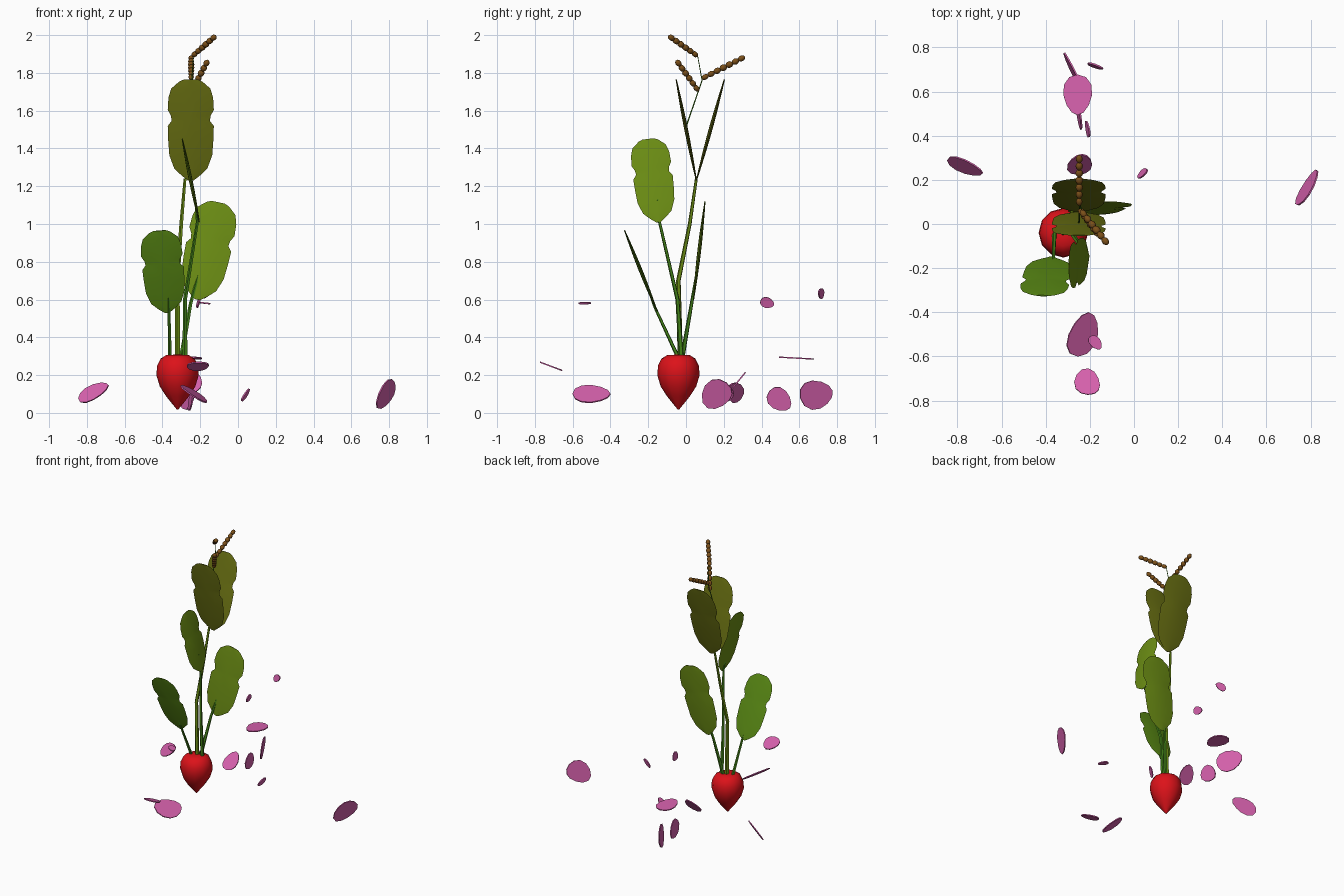
import bpy, bmesh, math
from mathutils import Vector as V

if "Cube" in bpy.data.objects:
    bpy.data.objects.remove(bpy.data.objects["Cube"])


def material(name, rgb):
    m = bpy.data.materials.new(name)
    m.diffuse_color = (*rgb, 1)
    m.use_nodes = True
    m.node_tree.nodes["Principled BSDF"].inputs["Base Color"].default_value = m.diffuse_color
    return m


RED = material("red", (0.72, 0.006, 0.01))
PINK = material("pink", (0.68, 0.12, 0.42))
BROWN = material("brown", (0.2, 0.08, 0.01))
STEM = material("stem_green", (0.06, 0.24, 0.01))
OLIVE = material("olive", (0.14, 0.16, 0.006))
LIME = material("lime", (0.15, 0.27, 0.007))
GREEN = material("leaf_green", (0.10, 0.25, 0.007))


def finish(bm, name, mat, smooth=None):
    bmesh.ops.recalc_face_normals(bm, faces=bm.faces)
    me = bpy.data.meshes.new(name)
    bm.to_mesh(me)
    bm.free()
    ob = bpy.data.objects.new(name, me)
    bpy.context.collection.objects.link(ob)
    me.materials.append(mat)
    if smooth:
        bpy.context.view_layer.objects.active = ob
        ob.select_set(True)
        bpy.ops.object.shade_smooth_by_angle(angle=math.radians(smooth))
        ob.select_set(False)
    return ob


def loft(bm, rings):
    """Skin a list of equal-length point rings and cap both ends."""
    vs = [[bm.verts.new(p) for p in r] for r in rings]
    n = len(vs[0])
    for a, b in zip(vs, vs[1:]):
        for i in range(n):
            j = (i + 1) % n
            bm.faces.new((a[i], a[j], b[j], b[i]))
    bm.faces.new(vs[0])
    bm.faces.new(vs[-1])


def tube(name, pts, r0, r1, mat, sides=5):
    pts = [V(p) for p in pts]
    rings = []
    for k, p in enumerate(pts):
        d = (pts[min(k + 1, len(pts) - 1)] - pts[max(k - 1, 0)]).normalized()
        u = d.cross(V((0.9, 0.4, 0.05))).normalized()
        w = d.cross(u)
        r = r0 + (r1 - r0) * k / (len(pts) - 1)
        rings.append([p + r * (u * math.cos(a) + w * math.sin(a))
                      for a in (2 * math.pi * i / sides for i in range(sides))])
    bm = bmesh.new()
    loft(bm, rings)
    return finish(bm, name, mat, 60)


# fraction along the blade, fraction of the half width (notch in the middle)
BLADE = [(0, .12), (.05, .4), (.12, .72), (.25, .93), (.4, .98), (.54, 1),
         (.59, .83), (.64, .86), (.70, 1), (.82, .97), (.91, .85), (.98, .5), (1, .3)]


def blade(name, base, tip, side, half, mat):
    base, axis = V(base), V(tip) - V(base)
    side = V(side)
    side = (side - axis * side.dot(axis) / axis.length_squared).normalized()
    nrm = axis.cross(side).normalized()
    rings = []
    for t, w in BLADE:
        p = base + axis * t
        th = 0.003 + 0.007 * math.sin(math.pi * t)
        s = side * half * w
        rings.append([p - s, p - s * .5 + nrm * th * .8, p + nrm * th, p + s * .5 + nrm * th * .8,
                      p + s, p + s * .5 - nrm * th * .8, p - nrm * th, p - s * .5 - nrm * th * .8])
    bm = bmesh.new()
    loft(bm, rings)
    return finish(bm, name, mat, 40)


# Root bulb
bm = bmesh.new()
loft(bm, [[(-.32 + r * math.cos(2 * math.pi * i / 12), -.04 + r * math.sin(2 * math.pi * i / 12), z)
           for i in range(12)]
          for r, z in [(.004, .018), (.026, .045), (.062, .09), (.094, .14), (.112, .2),
                       (.108, .25), (.09, .287), (.06, .306), (.02, .308)]])
finish(bm, "root_bulb", RED, 50)

# Leaf stems
tube("tall_stem", [(-.32, -.03, .29), (-.32, -.04, .7), (-.30, .02, 1.0), (-.28, .055, 1.24)],
     .015, .008, LIME)
tube("right_stem", [(-.30, -.02, .29), (-.25, .03, .58), (-.205, .058, .75), (-.17, .072, .92)],
     .013, .003, STEM)
tube("left_stem", [(-.36, -.04, .29), (-.365, -.165, .56), (-.37, -.21, .68)], .011, .004, STEM)
tube("middle_stem", [(-.28, -.025, .29), (-.28, -.045, .6), (-.215, -.14, 1.01), (-.225, -.15, 1.13)],
     .014, .005, STEM)

# Leaf blades
blade("tall_leaf_front", (-.25, .055, 1.23), (-.25, -.052, 1.765), (1, 0, 0), .122, OLIVE)
blade("tall_leaf_back", (-.25, .055, 1.23), (-.25, .203, 1.765), (1, 0, 0), .122, OLIVE)
blade("right_leaf", (-.215, .04, .6), (-.105, .10, 1.115), (1, 0, 0), .122, LIME)
blade("left_leaf", (-.375, -.15, .53), (-.415, -.325, .965), (1, 0, 0), .11, GREEN)
blade("middle_leaf", (-.205, -.145, 1.01), (-.295, -.2, 1.45), (0, 1, 0), .105, LIME)

# Seed stalk and its branches
tube("seed_stalk", [(-.25, -.005, 1.5), (-.245, .085, 1.76), (-.235, .06, 1.9)], .004, .002, STEM, 4)
tube("seed_twig", [(-.242, .068, 1.7), (-.235, .04, 1.73)], .003, .002, STEM, 4)


def seed_spike(name, a, b, count=6):
    a, b = V(a), V(b)
    d = b - a
    q = d.to_track_quat('Z', 'Y').to_matrix().to_4x4()
    bm = bmesh.new()
    for i in range(count):
        vs = bmesh.ops.create_uvsphere(bm, u_segments=8, v_segments=6, radius=1)['verts']
        s = .018 - .001 * abs(i - count / 2)
        bmesh.ops.scale(bm, vec=(s, s, d.length / count * .56), verts=vs)
        bmesh.ops.transform(bm, matrix=q, verts=vs)
        bmesh.ops.translate(bm, vec=a + d * ((i + .5) / count), verts=vs)
    return finish(bm, name, BROWN, 50)


seed_spike("seed_spike_low", (-.245, .065, 1.705), (-.16, -.05, 1.865))
seed_spike("seed_spike_back", (-.248, .085, 1.77), (-.248, .31, 1.885), 7)
seed_spike("seed_spike_top", (-.24, .06, 1.89), (-.12, -.09, 1.995))


# Loose petals: centre, half length vector, half width vector
PETALS = [
    ((-.765, .26, .11), (.08, -.03, .035), (0, .03, .04)),
    ((.785, .165, .1), (.04, .08, 0), (.03, .01, .078)),
    ((.04, .23, .095), (.018, .005, .033), (.012, .022, .005)),
    ((-.25, .495, .07), (-.013, .055, -.045), (0, .035, .045)),
    ((-.275, .69, .097), (-.04, .085, .02), (.018, -.02, .074)),
    ((-.23, -.5, .1), (.025, .1, 0), (.065, 0, -.045)),
    ((-.255, .585, .29), (0, -.092, .005), (.065, 0, 0)),
    ((-.21, -.718, .248), (.05, -.035, .013), (.03, .048, -.018)),
    ((-.21, .43, .583), (-.008, .036, -.012), (.005, .01, .026)),
    ((-.175, .715, .633), (.035, -.012, .012), (0, .007, .025)),
    ((-.175, -.537, .581), (.022, -.03, -.002), (.022, .012, -.003)),
    ((-.245, .27, .16), (.01, .045, .055), (.055, 0, 0)),
]
for k, (c, l, w) in enumerate(PETALS):
    c, l, w = V(c), V(l), V(w)
    n = l.cross(w).normalized() * .0035
    rim = []
    for i in range(12):
        a = 2 * math.pi * i / 12
        s, t = math.cos(a), math.sin(a)
        rim.append(c + l * s + w * t * (1.0 - .2 * s))   # slightly pear shaped
    bm = bmesh.new()
    loft(bm, [[p + n for p in rim], [p - n for p in rim]])
    finish(bm, f"petal_{k + 1}", PINK)
